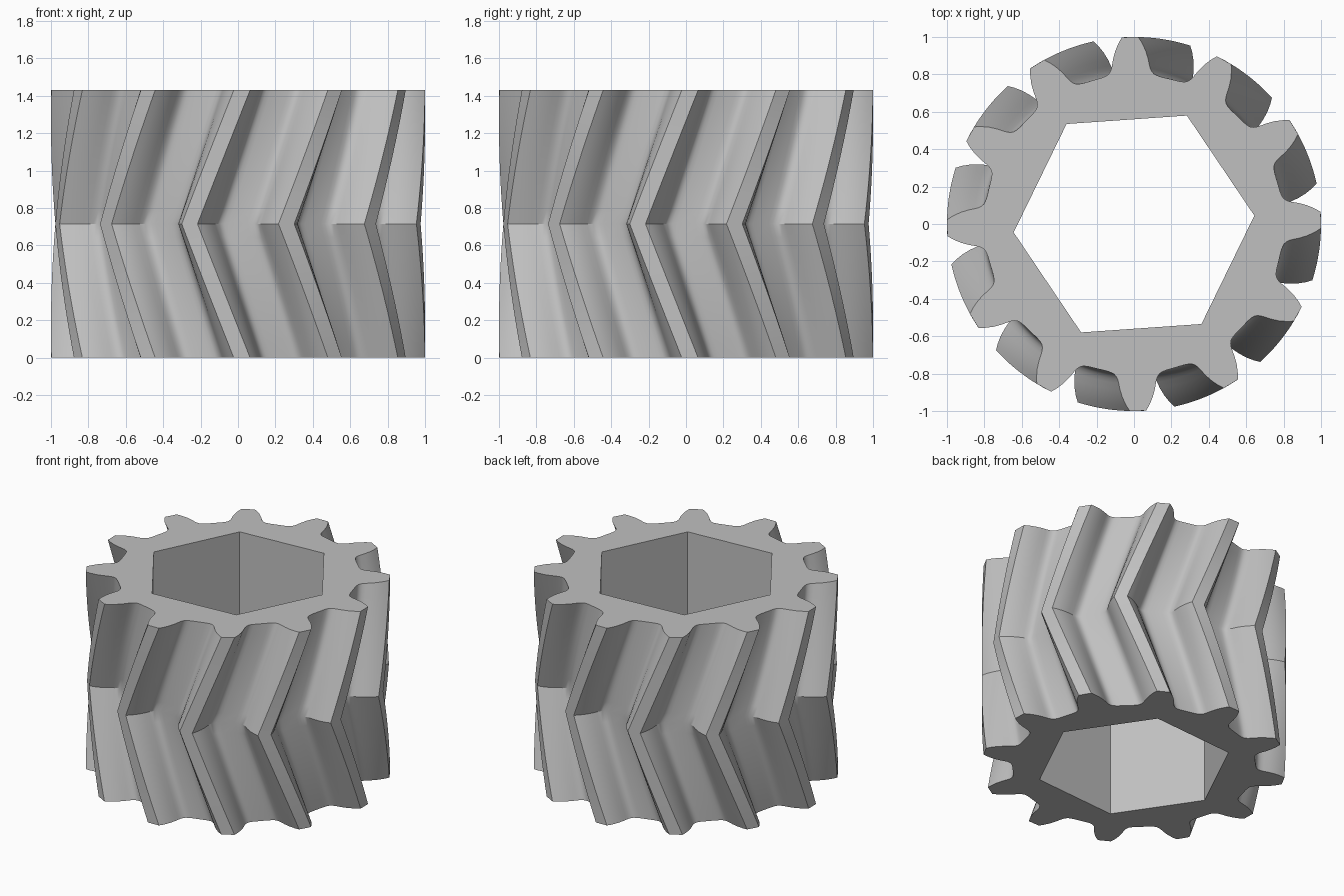
import bpy, bmesh
from math import radians, sin, cos, pi

cube = bpy.data.objects.get("Cube")
if cube:
    bpy.data.objects.remove(cube, do_unlink=True)

TEETH = 12
HEIGHT = 1.43
TWIST = radians(16.2)      # sweep of the teeth from either end to the middle
TOOTH_ANGLE = radians(1.2)
BORE_RADIUS, BORE_ANGLE = 0.645, radians(4)
STEPS = 10                 # layers in each half

# One flank, tip to root: (radius, degrees from the tooth centre)
FLANK = [(1, 2.5), (.97, 3.7), (.93, 5), (.89, 6), (.855, 6.7), (.835, 7.2),
         (.82, 7.9), (.81, 8.7), (.804, 9.8), (.80, 11.5)]

steel = bpy.data.materials.new("grey_metal")
steel.use_nodes = True
colour = (0.53, 0.53, 0.53, 1)
steel.diffuse_color = colour
steel.node_tree.nodes["Principled BSDF"].inputs["Base Color"].default_value = colour

# Gear outline as polar points, each tooth mirrored about its centre
tooth = [(r, -a) for r, a in reversed(FLANK)] + FLANK
outline = [(r, radians(a) + TOOTH_ANGLE + 2 * pi * t / TEETH)
           for t in range(TEETH) for r, a in tooth]
bore = [(BORE_RADIUS, BORE_ANGLE + k * pi / 3) for k in range(6)]

bm = bmesh.new()


def ring(points, z, turn=0):
    return [bm.verts.new((r * cos(a + turn), r * sin(a + turn), z)) for r, a in points]


def bridge(low, high):
    n = len(low)
    for i in range(n):
        j = (i + 1) % n
        bm.faces.new((low[i], low[j], high[j], high[i]))


def loop_edges(loop):
    return [bm.edges.get((loop[i - 1], loop[i])) for i in range(len(loop))]


# Herringbone teeth: twist grows towards mid height, then unwinds
layers = []
for i in range(2 * STEPS + 1):
    f = i / (2 * STEPS)
    layers.append(ring(outline, f * HEIGHT, -TWIST * (1 - abs(2 * f - 1))))
for low, high in zip(layers, layers[1:]):
    bridge(low, high)

# Straight hexagonal bore
bore_low, bore_high = ring(bore, 0), ring(bore, HEIGHT)
bridge(bore_low, bore_high)

# Flat end faces around the bore
for outer, inner in ((layers[0], bore_low), (layers[-1], bore_high)):
    bmesh.ops.triangle_fill(bm, use_beauty=True, use_dissolve=False,
                            edges=loop_edges(outer) + loop_edges(inner))
bmesh.ops.recalc_face_normals(bm, faces=bm.faces)

mesh = bpy.data.meshes.new("herringbone_gear")
bm.to_mesh(mesh)
bm.free()
mesh.materials.append(steel)
gear = bpy.data.objects.new("herringbone_gear", mesh)
bpy.context.collection.objects.link(gear)

for obj in bpy.context.selected_objects:
    obj.select_set(False)
gear.select_set(True)
bpy.context.view_layer.objects.active = gear
bpy.ops.object.shade_smooth_by_angle(angle=radians(30))
